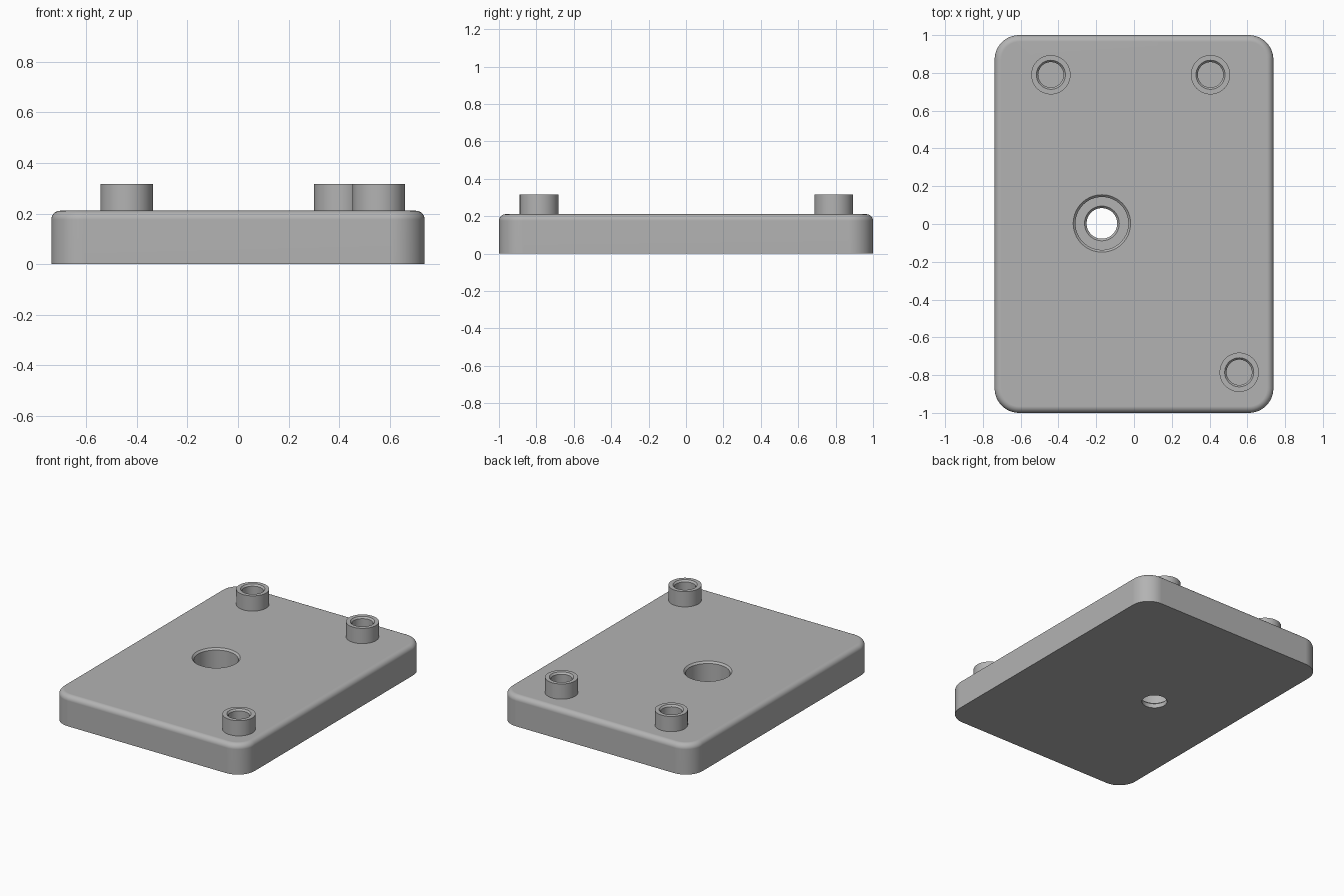
import bpy, bmesh
from math import sin, cos, pi, radians

cube = bpy.data.objects.get("Cube")
if cube:
    bpy.data.objects.remove(cube, do_unlink=True)

HALF_X, HALF_Y, TOP = 0.738, 1.0, 0.211
CORNER, FILLET = 0.13, 0.035
BOSS_TOP, BOSS_R, BORE_R, BORE_FLOOR = 0.317, 0.104, 0.067, 0.12
BOSSES = {"boss_back_right": (-0.44, 0.79),
          "boss_back_left": (0.405, 0.79),
          "boss_front_left": (0.557, -0.785)}
HOLE = (-0.17, 0.003)

grey = bpy.data.materials.new("plain grey")
grey.use_nodes = True
grey.diffuse_color = (0.45, 0.45, 0.45, 1)
grey.node_tree.nodes["Principled BSDF"].inputs["Base Color"].default_value = grey.diffuse_color


def loft(name, rings, location=(0, 0), cap_ends=True, closed=False):
    """Skin a list of equal-length point rings, bottom to top."""
    bm = bmesh.new()
    loops = [[bm.verts.new(p) for p in ring] for ring in rings]
    pairs = list(zip(loops, loops[1:])) + ([(loops[-1], loops[0])] if closed else [])
    for a, b in pairs:
        for i in range(len(a)):
            j = (i + 1) % len(a)
            bm.faces.new((a[i], a[j], b[j], b[i]))
    if cap_ends:
        bm.faces.new(loops[0])
        bm.faces.new(loops[-1])
    bmesh.ops.recalc_face_normals(bm, faces=bm.faces)
    mesh = bpy.data.meshes.new(name)
    bm.to_mesh(mesh)
    bm.free()
    mesh.materials.append(grey)
    obj = bpy.data.objects.new(name, mesh)
    obj.location = (*location, 0)
    bpy.context.collection.objects.link(obj)
    return obj


def circle(r, z, n=64):
    return [(r * cos(2 * pi * i / n), r * sin(2 * pi * i / n), z) for i in range(n)]


def rounded_rect(inset, z, steps=12):
    r = CORNER - inset
    points = []
    for k, (sx, sy) in enumerate([(1, 1), (-1, 1), (-1, -1), (1, -1)]):
        for i in range(steps + 1):
            a = pi / 2 * (k + i / steps)
            points.append((sx * (HALF_X - CORNER) + r * cos(a),
                           sy * (HALF_Y - CORNER) + r * sin(a), z))
    return points


def finish(obj):
    bpy.ops.object.select_all(action='DESELECT')
    obj.select_set(True)
    bpy.context.view_layer.objects.active = obj
    for mod in list(obj.modifiers):
        bpy.ops.object.modifier_apply(modifier=mod.name)
    bpy.ops.object.shade_smooth_by_angle(angle=radians(30))
    weighted = obj.modifiers.new("even_shading", 'WEIGHTED_NORMAL')
    weighted.keep_sharp = True


# Base plate with rounded corners and a filleted top edge
angles = [pi / 2 * i / 8 for i in range(9)]
plate = loft("base_plate", [rounded_rect(0, 0)] + [
    rounded_rect(FILLET * (1 - cos(a)), TOP - FILLET * (1 - sin(a))) for a in angles])

# Cutters: stepped, chamfered through hole and the blind boss bores
hole_profile = [(0.081, -0.1), (0.081, 0.03), (0.092, 0.042), (0.14, 0.042),
                (0.14, TOP - 0.012), (0.152, TOP), (0.152, TOP + 0.1)]
cutters = [loft("hole_cutter", [circle(r, z) for r, z in hole_profile], HOLE)]
for name, spot in BOSSES.items():
    cutters.append(loft(name + "_cutter",
                        [circle(BORE_R, z) for z in (BORE_FLOOR, TOP + 0.1)], spot))
for cutter in cutters:
    cut = plate.modifiers.new("cut", 'BOOLEAN')
    cut.operation, cut.solver, cut.object = 'DIFFERENCE', 'EXACT', cutter
finish(plate)
for cutter in cutters:
    bpy.data.objects.remove(cutter, do_unlink=True)

# Hollow bosses with a chamfered mouth
boss_profile = [(BORE_R, TOP), (BOSS_R, TOP), (BOSS_R, BOSS_TOP),
                (BORE_R + 0.01, BOSS_TOP), (BORE_R, BOSS_TOP - 0.012)]
for name, spot in BOSSES.items():
    finish(loft(name, [circle(r, z) for r, z in boss_profile], spot,
                cap_ends=False, closed=True))
